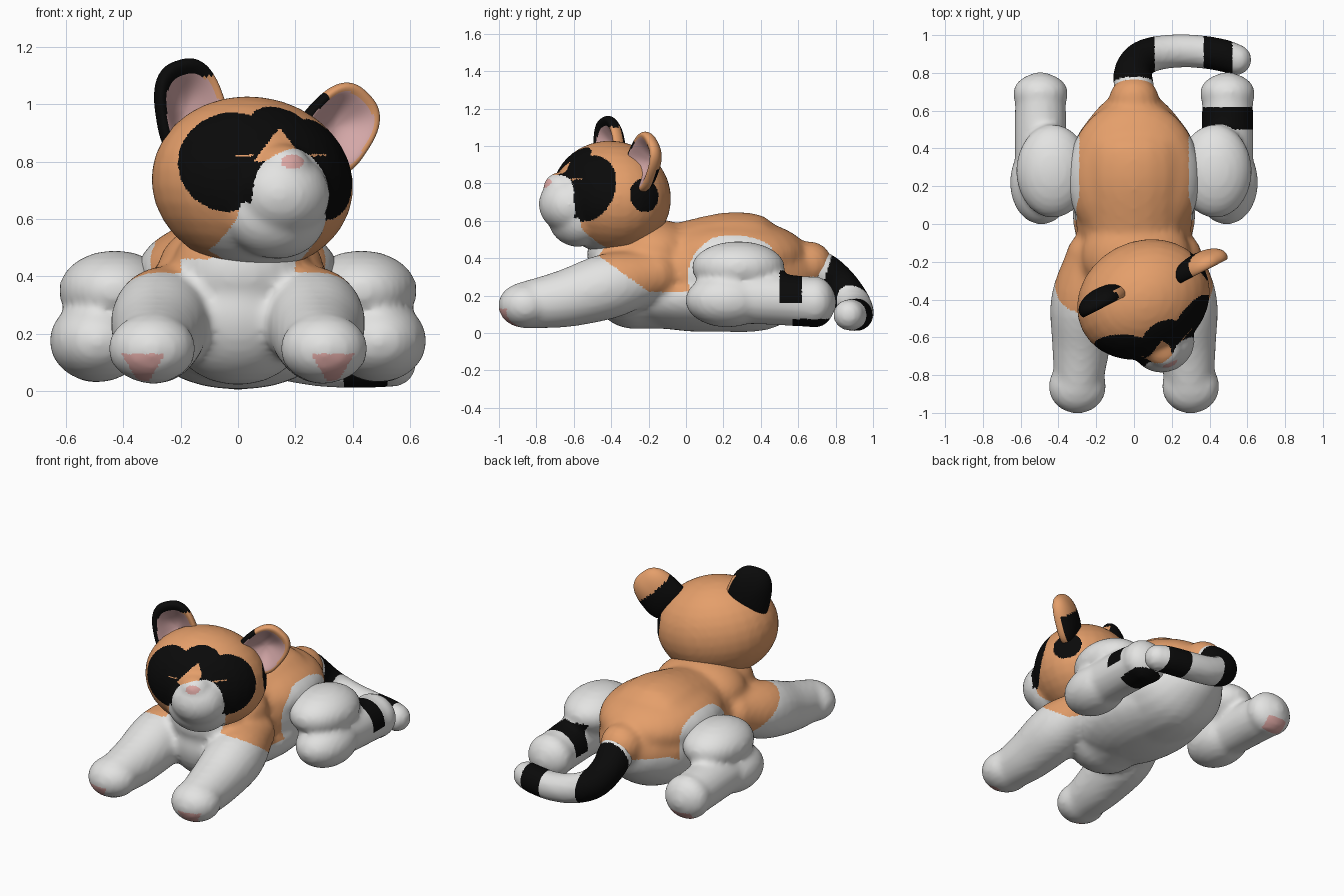
import bpy, bmesh, math
from mathutils import Matrix, Vector

if "Cube" in bpy.data.objects:
    bpy.data.objects.remove(bpy.data.objects["Cube"])

# --- Materials, shared by every part in this order
WHITE, ORANGE, BLACK, PINK, EAR_PINK = range(5)
MATS = []
for name, col in [("white fur", (0.77, 0.77, 0.76)), ("orange fur", (0.78, 0.345, 0.145)),
                  ("black fur", (0.003, 0.003, 0.003)), ("pad pink", (0.74, 0.40, 0.38)),
                  ("ear pink", (0.66, 0.39, 0.39))]:
    m = bpy.data.materials.new(name)
    m.diffuse_color = (*col, 1)
    m.use_nodes = True
    m.node_tree.nodes["Principled BSDF"].inputs["Base Color"].default_value = m.diffuse_color
    MATS.append(m)


def blob(c, r, mat=Matrix()):
    """Ellipsoid at c with radii r, placed through an outer matrix."""
    return lambda bm: bmesh.ops.create_uvsphere(
        bm, u_segments=28, v_segments=16, radius=1,
        matrix=mat @ Matrix.Translation(c) @ Matrix.Diagonal((*r, 1)))


def tube(pts, n=4, sx=1.0, sides=24):
    """Round-ended loft along a smooth path of (x, y, z, radius)."""
    p = [Vector(q) for q in pts]
    p = [2 * p[0] - p[1]] + p + [2 * p[-1] - p[-2]]
    path = []
    for i in range(1, len(p) - 2):
        a, b, c, d = p[i - 1:i + 3]
        for t in [k / n for k in range(n)]:
            path.append(0.5 * (2 * b + (c - a) * t + (2 * a - 5 * b + 4 * c - d) * t * t
                               + (3 * b - a - 3 * c + d) * t ** 3))
    path.append(p[-2])

    def loft(bm):
        rings = []
        for i, q in enumerate(path):
            axis = (path[min(i + 1, len(path) - 1)] - path[max(i - 1, 0)]).to_3d().normalized()
            side = axis.cross((0, 0, 1)).normalized()
            up = side.cross(axis)
            rings.append([bm.verts.new(q.to_3d() + q[3] * (side * sx * math.cos(w) + up * math.sin(w)))
                          for w in [k * math.tau / sides for k in range(sides)]])
        for r, s in zip(rings, rings[1:]):
            for k in range(sides):
                bm.faces.new((r[k - 1], r[k], s[k], s[k - 1]))
        bm.faces.new(rings[0][::-1])
        bm.faces.new(rings[-1])
    return [loft] + [blob(q[:3], (q[3] * sx, q[3], q[3])) for q in (path[0], path[-1])]


def finish(name, mesh, rule):
    """Link the mesh and colour each face by a rule on its centre."""
    for m in MATS:
        mesh.materials.append(m)
    mesh.polygons.foreach_set("material_index", [rule(f.center) for f in mesh.polygons])
    mesh.shade_smooth()
    ob = bpy.data.objects.new(name, mesh)
    bpy.context.collection.objects.link(ob)


def soft_part(name, shapes, rule, voxel=0.02, smooth=4):
    """Fuse shapes into one soft skin."""
    bm = bmesh.new()
    for make in shapes:
        make(bm)
    bmesh.ops.recalc_face_normals(bm, faces=bm.faces)
    me = bpy.data.meshes.new(name)
    bm.to_mesh(me)
    bm.free()
    tmp = bpy.data.objects.new("tmp", me)
    bpy.context.collection.objects.link(tmp)
    r = tmp.modifiers.new("fuse", 'REMESH')
    r.mode, r.voxel_size = 'VOXEL', voxel
    s = tmp.modifiers.new("soften", 'SMOOTH')
    s.factor, s.iterations = 0.5, smooth
    tmp.modifiers.new("refine", 'SUBSURF').levels = 1
    dg = bpy.context.evaluated_depsgraph_get()
    skin = bpy.data.meshes.new_from_object(tmp.evaluated_get(dg))
    bpy.data.objects.remove(tmp)
    skin.materials.clear()
    finish(name, skin, rule)


def near(p, c, r):
    return (p - Vector(c)).length < r


# --- Body fused with the front legs: orange coat, white belly and legs, pink pads
def coat(p):
    x, y, z = p
    if y < -0.9 and 0.035 < z < 0.13 and abs(abs(x) - 0.33) < 0.02 + 0.6 * (z - 0.035):
        return PINK
    if y < -0.5 or (y < -0.3 and abs(x) < 0.2 and z < 0.46):
        return WHITE
    if abs(x) > 0.29 and ((y - 0.28) / 0.27) ** 2 + ((z - 0.3) / 0.24) ** 2 < 1:
        return WHITE
    edge = 0.22 + max(0, -0.2 - y) * 0.72 + max(0, min(0.08, (y - 0.4) * 0.6))
    return ORANGE if z > edge else WHITE


shapes = tube([(0, -0.27, 0.27, 0.25), (0, 0.0, 0.305, 0.29), (0, 0.25, 0.325, 0.322),
               (0, 0.43, 0.315, 0.3), (0, 0.56, 0.33, 0.22), (0, 0.66, 0.365, 0.125)], sx=1.06)
shapes += [blob((0.01, -0.32, 0.42), (0.24, 0.21, 0.2)), blob((0.01, -0.17, 0.43), (0.29, 0.24, 0.18)),
           blob((0, 0.1, 0.195), (0.33, 0.5, 0.19)), blob((0, 0.25, 0.41), (0.355, 0.41, 0.2))]
for s in (-1, 1):
    shapes += tube([(s * 0.23, -0.17, 0.31, 0.13), (s * 0.265, -0.4, 0.255, 0.175),
                    (s * 0.28, -0.64, 0.185, 0.155), (s * 0.295, -0.85, 0.15, 0.128)])
    shapes.append(blob((s * 0.3, -0.86, 0.148), (0.154, 0.145, 0.122)))
soft_part("body_with_front_legs", shapes, coat, smooth=6)


# --- Hind legs, mirrored left and right
def hind_rule(p):
    x, y, z = p
    if x > 0 and ((0.5 < y < 0.62 and 0.16 < z < 0.335) or (y > 0.57 and z < 0.075)):
        return BLACK
    if x < 0 and y > 0.7 and z < 0.1 and abs(x + 0.5) < 0.07:
        return PINK
    return WHITE


for s, side in ((-1, "left"), (1, "right")):
    soft_part("hind_leg_" + side,
              [blob((s * 0.43, 0.28, 0.35), (0.195, 0.25, 0.14)),
               blob((s * 0.49, 0.22, 0.175), (0.168, 0.225, 0.145)),
               blob((s * 0.495, 0.69, 0.165), (0.147, 0.11, 0.138))]
              + tube([(s * 0.49, 0.25, 0.19, 0.14), (s * 0.495, 0.48, 0.18, 0.138),
                      (s * 0.495, 0.67, 0.165, 0.135)]), hind_rule)


# --- Tail, ringed and curled to the right
def tail_rule(p):
    x, y, z = p
    if x < 0.11:
        t = y - 0.3 * (z - 0.35)
        return ORANGE if t < 0.705 else WHITE if t < 0.76 else BLACK
    return BLACK if 0.37 < x < 0.52 else WHITE


soft_part("tail", tube([(0, 0.6, 0.37, 0.11), (0, 0.72, 0.33, 0.108), (-0.005, 0.81, 0.265, 0.1),
                        (0.05, 0.88, 0.18, 0.095), (0.17, 0.912, 0.125, 0.09),
                        (0.32, 0.915, 0.1, 0.088), (0.46, 0.895, 0.097, 0.087),
                        (0.54, 0.87, 0.097, 0.083)]), tail_rule, voxel=0.018, smooth=3)

# --- Head, turned and tilted, with muzzle and nose
HEAD = (Matrix.Translation((0.05, -0.4, 0.725)) @ Matrix.Rotation(math.radians(27), 4, 'Z')
        @ Matrix.Rotation(math.radians(8), 4, 'Y'))
INV = HEAD.inverted()


def head_rule(p):
    x, y, z = p
    u, v, w = INV @ p
    if v < -0.28 and ((x - 0.19) / 0.04) ** 2 + ((z - 0.8) / 0.025) ** 2 < 1:
        return PINK
    if v < -0.06 and ((u / 0.155) ** 2 + ((w + 0.045) / 0.165) ** 2 < 1 or (w < -0.09 and abs(u) < 0.17)):
        return WHITE
    if y < -0.4:
        if z > 0.8 and abs(x - 0.145) < (0.92 - z) * 0.75:         # blaze
            return ORANGE
        if abs(z - 0.822) < 0.003 and (abs(x - 0.02) < 0.03 or abs(x - 0.28) < 0.03):
            return ORANGE                                          # closed eyes
    if near(p, (-0.03, -0.68, 0.81), 0.185) or near(p, (0.33, -0.56, 0.79), 0.195):
        return BLACK
    if near(p, (0.16, -0.61, 0.91), 0.125) or near(p, (0.38, -0.2, 0.74), 0.1):
        return BLACK
    return ORANGE


soft_part("head", [blob((0, 0, 0), (0.365, 0.31, 0.302), HEAD),
                   blob((-0.005, -0.25, -0.04), (0.17, 0.158, 0.15), HEAD),
                   blob((-0.03, -0.27, 0.05), (0.1, 0.115, 0.085), HEAD),
                   blob((0, -0.2, -0.11), (0.19, 0.145, 0.155), HEAD)],
          head_rule, voxel=0.016, smooth=6)


# --- Ears: cupped, slightly square shells
def ear(name, place, tilt, size, rule):
    bm = bmesh.new()
    bmesh.ops.create_uvsphere(bm, u_segments=64, v_segments=40, radius=1,
                              matrix=Matrix.Rotation(math.pi / 2, 4, 'X'))
    colour = {}
    bm.faces.ensure_lookup_table()
    for f in bm.faces:
        colour[f.index] = rule(*f.calc_center_median())
    for v in bm.verts:
        x, y, z = v.co
        r = math.hypot(x, z)
        if y < 0:
            y *= 1 - 1.5 * (1 - r * r)
        k = r / max(1e-6, (abs(x) ** 2.7 + abs(z) ** 2.7) ** (1 / 2.7))
        v.co = (x * k * (1 - 0.12 * z), y, z * k)
    me = bpy.data.meshes.new(name)
    bm.to_mesh(me)
    bm.free()
    me.transform(Matrix.Translation(place) @ Matrix.Rotation(math.radians(27), 4, 'Z')
                 @ Matrix.Rotation(math.radians(tilt), 4, 'Y') @ Matrix.Diagonal((*size, 1)))
    order = iter(colour.values())
    finish(name, me, lambda c: next(order))


def left_rule(x, y, z):
    if y < 0 and x * x + (z + 0.1) ** 2 < 0.64:
        return EAR_PINK
    return ORANGE if x > 0.3 and z < 0.5 and y < 0.35 else BLACK


def right_rule(x, y, z):
    if y < 0 and x * x + (z + 0.05) ** 2 < 0.68:
        return EAR_PINK
    return BLACK if z < 0.25 and (y > 0.2 or x < -0.4) else ORANGE


ear("ear_left", (-0.165, -0.415, 0.98), -15, (0.133, 0.08, 0.18), left_rule)
ear("ear_right", (0.355, -0.23, 0.92), 42, (0.133, 0.08, 0.16), right_rule)
